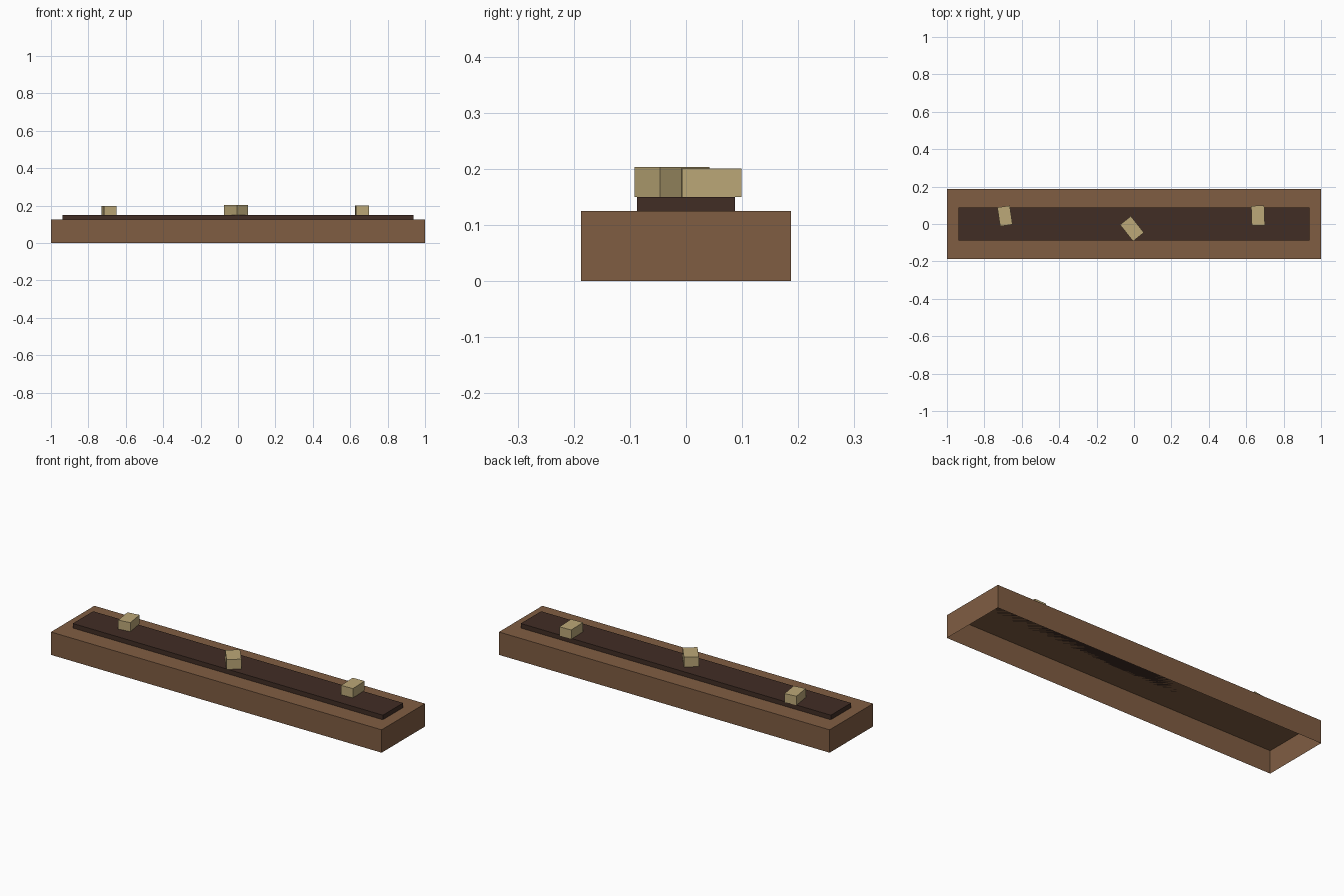
import bpy
import bmesh
from math import radians
from mathutils import Matrix

cube = bpy.data.objects.get("Cube")
if cube:
    bpy.data.objects.remove(cube, do_unlink=True)


def material(name, rgb):
    mat = bpy.data.materials.new(name)
    mat.use_nodes = True
    mat.diffuse_color = (*rgb, 1)
    mat.node_tree.nodes["Principled BSDF"].inputs["Base Color"].default_value = (*rgb, 1)
    return mat


def box(name, size, base, mat, turn=0, open_bottom=False):
    """Box standing on the point base, turned about its vertical axis."""
    bm = bmesh.new()
    bmesh.ops.create_cube(bm, size=1, matrix=Matrix.Diagonal((*size, 1)))
    bmesh.ops.translate(bm, verts=bm.verts, vec=(0, 0, size[2] / 2))
    if open_bottom:
        bm.normal_update()
        under = [f for f in bm.faces if f.normal.z < -0.5]
        bmesh.ops.delete(bm, geom=under, context='FACES_ONLY')
    mesh = bpy.data.meshes.new(name)
    bm.to_mesh(mesh)
    bm.free()
    mesh.materials.append(mat)
    obj = bpy.data.objects.new(name, mesh)
    obj.location = base
    obj.rotation_euler.z = radians(turn)
    bpy.context.collection.objects.link(obj)
    return obj


wood = material("brown wood", (0.216, 0.110, 0.055))
soil = material("dark soil", (0.053, 0.026, 0.018))
straw = material("pale straw", (0.503, 0.392, 0.188))

# Hollow planter shell, open underneath
box("planter_box", (2, 0.375, 0.125), (0, 0, 0), wood, open_bottom=True)

# Raised bed on top
box("soil_bed", (1.875, 0.175, 0.025), (0, 0, 0.125), soil)

# Small blocks of one shape, scaled and turned: name, x, y, scale, turn
blocks = [
    ("right_block", -0.69, 0.043, 0.98, 8.5),
    ("middle_block", -0.011, -0.025, 1.08, 38.5),
    ("left_block", 0.663, 0.045, 1.02, 2),
]
for name, x, y, s, turn in blocks:
    box(name, (0.0685 * s, 0.104 * s, 0.05 * s), (x, y, 0.15), straw, turn)
